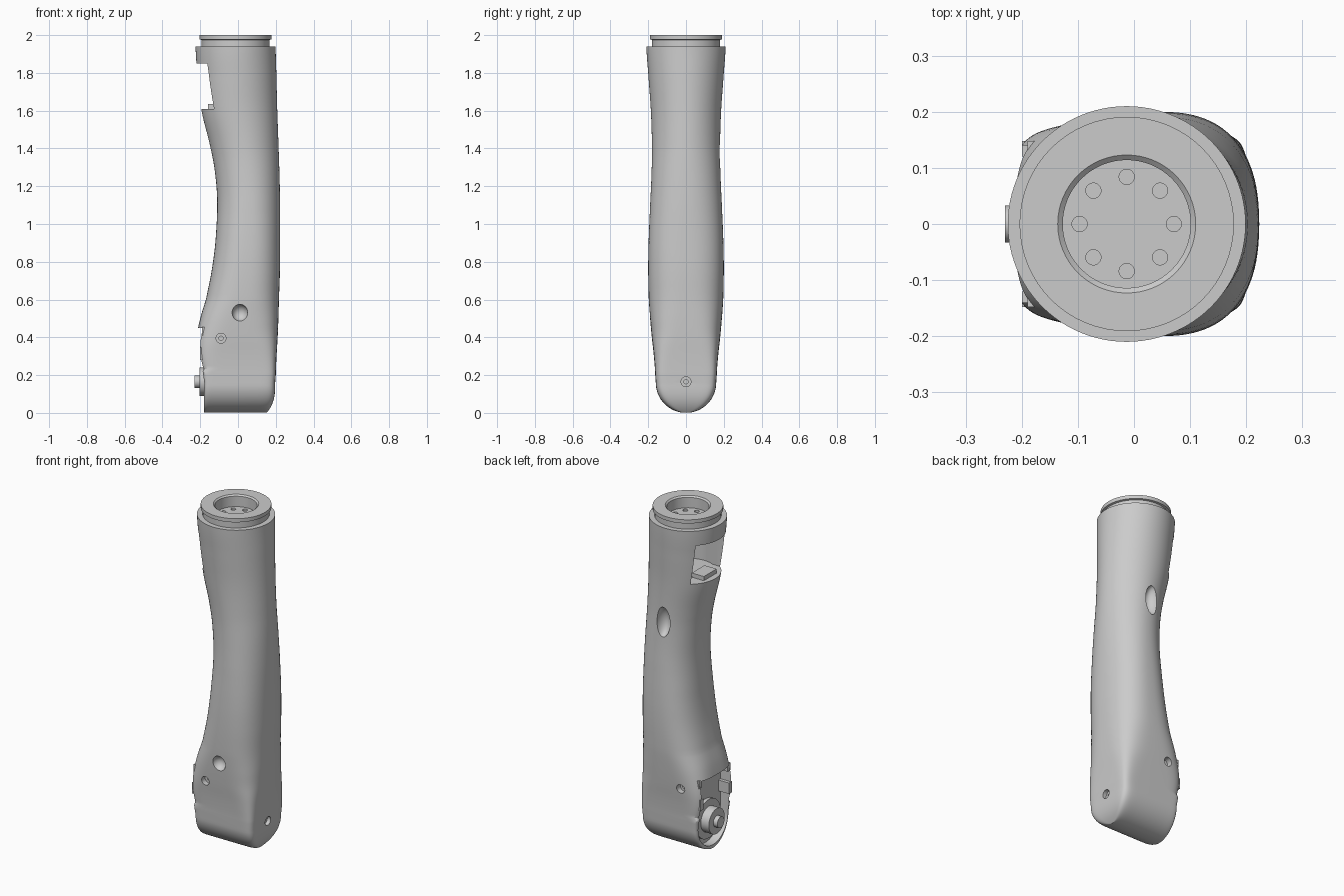
import bpy, bmesh, math
from mathutils import Vector

cube = bpy.data.objects.get("Cube")
if cube:
    bpy.data.objects.remove(cube)

grey = bpy.data.materials.new("light grey")
grey.use_nodes = True
grey.diffuse_color = (0.6, 0.6, 0.6, 1)
grey.node_tree.nodes["Principled BSDF"].inputs["Base Color"].default_value = (0.6, 0.6, 0.6, 1)


def make(name, bm):
    bmesh.ops.recalc_face_normals(bm, faces=bm.faces[:])
    mesh = bpy.data.meshes.new(name)
    bm.to_mesh(mesh)
    bm.free()
    obj = bpy.data.objects.new(name, mesh)
    bpy.context.collection.objects.link(obj)
    mesh.materials.append(grey)
    return obj


def loft(name, rings):
    bm = bmesh.new()
    loops = [[bm.verts.new(p) for p in ring] for ring in rings]
    for a, b in zip(loops, loops[1:]):
        for i in range(len(a)):
            j = (i + 1) % len(a)
            bm.faces.new((a[i], a[j], b[j], b[i]))
    bm.faces.new(loops[0])
    bm.faces.new(loops[-1])
    return make(name, bm)


def circle(radius, z, x=0, count=64):
    return [(x + radius * math.cos(k * math.tau / count),
             radius * math.sin(k * math.tau / count), z) for k in range(count)]


def rod(name, start, end, radius):
    start, end = Vector(start), Vector(end)
    turn = (end - start).to_track_quat("Z", "Y").to_matrix()
    length = (end - start).length
    return loft(name, [[start + turn @ Vector(p) for p in circle(radius, z, count=40)]
                       for z in (0, length)])


def box(name, low, high):
    bm = bmesh.new()
    bmesh.ops.create_cube(bm, size=1)
    low, high = Vector(low), Vector(high)
    for v in bm.verts:
        v.co = (low + high) / 2 + v.co * (high - low)
    return make(name, bm)


def scoop(name, centre, size):
    bm = bmesh.new()
    bmesh.ops.create_uvsphere(bm, u_segments=40, v_segments=24, radius=1)
    for v in bm.verts:
        v.co = Vector(centre) + v.co * Vector(size)
    return make(name, bm)


def cut(target, cutter):
    mod = target.modifiers.new("cut", "BOOLEAN")
    mod.operation, mod.solver, mod.object = "DIFFERENCE", "EXACT", cutter
    bpy.context.view_layer.update()
    graph = bpy.context.evaluated_depsgraph_get()
    mesh = bpy.data.meshes.new_from_object(target.evaluated_get(graph))
    target.modifiers.clear()
    target.data = mesh
    bpy.data.objects.remove(cutter)


# Arm shell sections: height, -x edge, +x edge, half depth, squareness
END = 0.16
rows = [
    (0.2, -0.185, 0.2, 0.163, 8),
    (0.3, -0.21, 0.204, 0.17, 6),
    (0.4, -0.218, 0.21, 0.181, 4),
    (0.5, -0.2, 0.214, 0.19, 3.2),
    (0.6, -0.17, 0.217, 0.197, 2.7),
    (0.75, -0.14, 0.222, 0.2, 2.5),
    (0.9, -0.12, 0.223, 0.198, 2.4),
    (1.1, -0.11, 0.223, 0.19, 2.2),
    (1.25, -0.119, 0.22, 0.183, 2.1),
    (1.4, -0.145, 0.215, 0.18, 2),
    (1.6, -0.193, 0.208, 0.186, 2),
    (1.8, -0.215, 0.203, 0.2, 2),
    (1.94, -0.225, 0.199, 0.21, 2),
]


def section(z, left, right, half, power, count=96):
    ring = []
    mid, reach = (left + right) / 2, (right - left) / 2
    for k in range(count):
        c, s = math.cos(k * math.tau / count), math.sin(k * math.tau / count)
        n = power * 2 if c < 0 and z < 0.22 else power
        ring.append((mid + reach * math.copysign(abs(c) ** (2 / n), c),
                     half * math.copysign(abs(s) ** (2 / n), s), z))
    return ring


def blend(a, b, c, d, t):
    return b + t * (c - a + t * (2 * a - 5 * b + 4 * c - d + t * (3 * (b - c) + d - a))) / 2


# Rounded lower end, then smooth curve through the sections
rings = []
for k in range(1, 17):
    t = k / 16 * math.pi / 2
    z = END * (1 - math.cos(t))
    rings.append(section(z, -0.18, 0.197 - 0.045 * (1 - z / END) ** 3, END * math.sin(t), 8))
for i in range(len(rows) - 1):
    four = [rows[max(i - 1, 0)], rows[i], rows[i + 1], rows[min(i + 2, len(rows) - 1)]]
    for k in range(6):
        t = k / 6
        vals = [blend(*col, t) for col in zip(*four)]
        vals[0] = rows[i][0] + t * (rows[i + 1][0] - rows[i][0])
        rings.append(section(*vals))
rings.append(section(*rows[-1]))
shell = loft("arm_shell", rings)

# Neck seat and upper side window with hollow behind it
AXIS = -0.013
cut(shell, rod("seat_cut", (AXIS, 0, 1.88), (AXIS, 0, 2), 0.181))
cut(shell, rod("hollow_cut", (AXIS, 0, 1.61), (AXIS, 0, 1.85), 0.155))
cut(shell, box("window_cut", (-0.4, -0.14, 1.61), (-0.05, 0.14, 1.85)))

# Lower joint opening, round below and square above
outline = [(0.14 * math.cos(a), END + 0.14 * math.sin(a))
           for a in [math.pi + k * math.pi / 24 for k in range(25)]]
outline += [(0.14, 0.45), (-0.14, 0.45)]
cut(shell, loft("joint_cut", [[(x, y, z) for y, z in outline] for x in (-0.13, -0.4)]))

# Scooped finger dents
cut(shell, scoop("front_dent_cut", (0.01, -0.2, 0.53), (0.042, 0.045, 0.045)))
cut(shell, scoop("back_dent_cut", (0.025, 0.19, 1.36), (0.042, 0.06, 0.09)))

# Counterbored screw holes on front, back and end
holes = [((-0.09, side * 0.3, 0.395), (0, -side, 0), 0.3 - 0.145) for side in (-1, 1)]
holes.append(((0.3, 0, 0.165), (-1, 0, 0), 0.3 - 0.175))
for start, way, depth in holes:
    start, way = Vector(start), Vector(way)
    cut(shell, rod("bore_cut", start, start + way * depth, 0.026))
    cut(shell, rod("pilot_cut", start, start + way * (depth + 0.02), 0.011))

# Neck flange with groove, recess and bolt circle
profile = [(0.18, 1.885), (0.18, 1.975), (0.191, 1.978), (0.191, 2.0),
           (0.123, 2.0), (0.114, 1.992), (0.114, 1.93)]
neck = loft("neck_flange", [circle(r, z, AXIS) for r, z in profile])
for k in range(8):
    a = k * math.tau / 8
    x, y = AXIS + 0.084 * math.cos(a), 0.084 * math.sin(a)
    cut(neck, rod("bolt_cut", (x, y, 1.9), (x, y, 1.96), 0.0135))

# Joint hub, stepped towards the shaft tip
parts = [shell, neck]
for name, radius, tip in (("hub_base", 0.115, -0.15), ("hub_disc", 0.075, -0.203),
                          ("hub_shaft", 0.033, -0.23)):
    parts.append(rod(name, (-0.12, 0, 0.165), (tip, 0, 0.165), radius))

# Clip tabs in the joint opening and catch in the window
for label, side in (("left", 1), ("right", -1)):
    y0, y1 = sorted((side * 0.12, side * 0.148))
    parts.append(box("clip_" + label, (-0.2, y0, 0.28), (-0.12, y1, 0.345)))
    parts.append(box("upper_clip_" + label, (-0.19, y0, 0.41), (-0.12, y1, 0.455)))
parts.append(box("window_catch", (-0.16, -0.06, 1.6), (-0.08, 0.06, 1.635)))

for obj in parts:
    bpy.ops.object.select_all(action="DESELECT")
    obj.select_set(True)
    bpy.context.view_layer.objects.active = obj
    bpy.ops.object.shade_smooth_by_angle(angle=math.radians(30))
